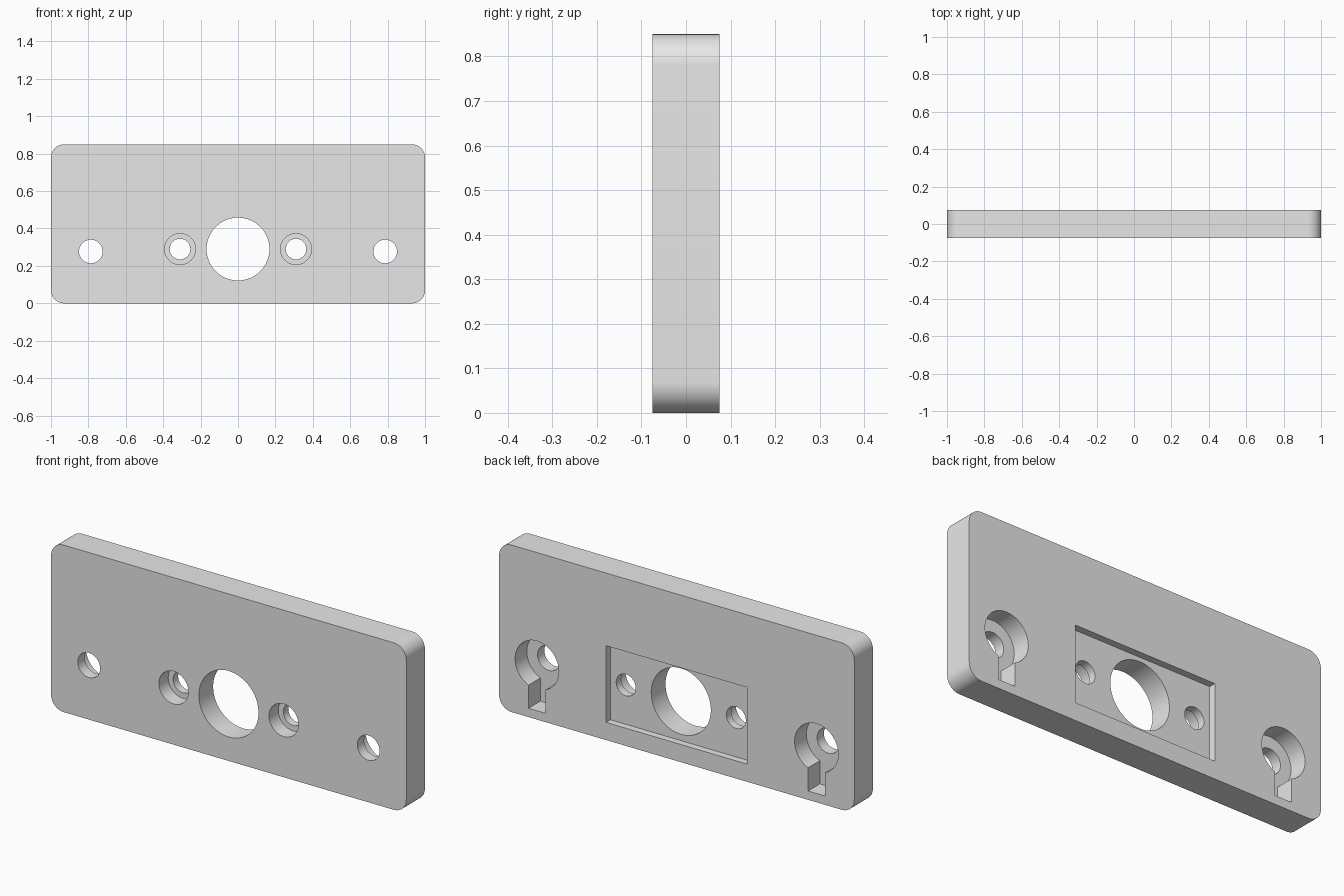
import bpy
import math

cube = bpy.data.objects.get("Cube")
if cube:
    bpy.data.objects.remove(cube, do_unlink=True)

WIDTH, HEIGHT, DEPTH = 2.0, 0.85, 0.15
FRONT, BACK = -DEPTH / 2, DEPTH / 2
OVER = 0.05          # how far cutters stick out of the plate

grey = bpy.data.materials.new("plain grey")
grey.use_nodes = True
colour = (0.8, 0.8, 0.8, 1)
grey.diffuse_color = colour
grey.node_tree.nodes["Principled BSDF"].inputs["Base Color"].default_value = colour


def box(name, x, z, width, height, y0, y1):
    bpy.ops.mesh.primitive_cube_add(size=1, location=(x, (y0 + y1) / 2, z))
    obj = bpy.context.object
    obj.name = name
    obj.scale = (width, y1 - y0, height)
    bpy.ops.object.transform_apply(location=False, rotation=False, scale=True)
    return obj


def cylinder(name, x, z, radius, y0, y1):
    bpy.ops.mesh.primitive_cylinder_add(
        vertices=64, radius=radius, depth=y1 - y0,
        location=(x, (y0 + y1) / 2, z), rotation=(math.pi / 2, 0, 0))
    obj = bpy.context.object
    obj.name = name
    return obj


def apply_modifier(obj, mod):
    bpy.context.view_layer.objects.active = obj
    bpy.ops.object.modifier_apply(modifier=mod.name)


def cut(obj, cutter):
    mod = obj.modifiers.new("cut", 'BOOLEAN')
    mod.operation = 'DIFFERENCE'
    mod.solver = 'EXACT'
    mod.object = cutter
    apply_modifier(obj, mod)
    bpy.data.objects.remove(cutter, do_unlink=True)


# Plate with four rounded corners
plate = box("mounting_plate", 0, HEIGHT / 2, WIDTH, HEIGHT, FRONT, BACK)
weights = plate.data.attributes.new("bevel_weight_edge", 'FLOAT', 'EDGE')
for edge in plate.data.edges:
    a, b = (plate.data.vertices[i].co for i in edge.vertices)
    weights.data[edge.index].value = float(abs(a.y - b.y) > DEPTH / 2)
bevel = plate.modifiers.new("corners", 'BEVEL')
bevel.limit_method = 'WEIGHT'
bevel.width = 0.07
bevel.segments = 12
apply_modifier(plate, bevel)
plate.data.materials.append(grey)

# Shallow rectangular recess in the back, and the large central opening
cut(plate, box("recess_cutter", 0, 0.285, 0.794, 0.39, BACK - 0.035, BACK + OVER))
cut(plate, cylinder("opening_cutter", 0, 0.29, 0.168, FRONT - OVER, BACK + OVER))

for side in (-1, 1):
    # Screw hole, counterbored from the front
    x = side * 0.31
    cut(plate, cylinder("screw_cutter", x, 0.29, 0.055, FRONT - OVER, BACK + OVER))
    cut(plate, cylinder("counterbore_cutter", x, 0.29, 0.083, FRONT - OVER, FRONT + 0.075))

    # Outer hole with a wide pocket and a square slot below it in the back
    x, z, floor = side * 0.787, 0.277, BACK - 0.095
    cut(plate, cylinder("outer_cutter", x, z, 0.063, FRONT - OVER, BACK + OVER))
    cut(plate, cylinder("pocket_cutter", x, z, 0.123, floor, BACK + OVER))
    bottom, top = 0.045, z - 0.08
    cut(plate, box("slot_cutter", x, (bottom + top) / 2, 0.094, top - bottom,
                   floor, BACK + OVER))

# Smooth round walls, crisp edges
bpy.ops.object.select_all(action='DESELECT')
plate.select_set(True)
bpy.context.view_layer.objects.active = plate
bpy.ops.object.shade_smooth_by_angle(angle=math.radians(30))
